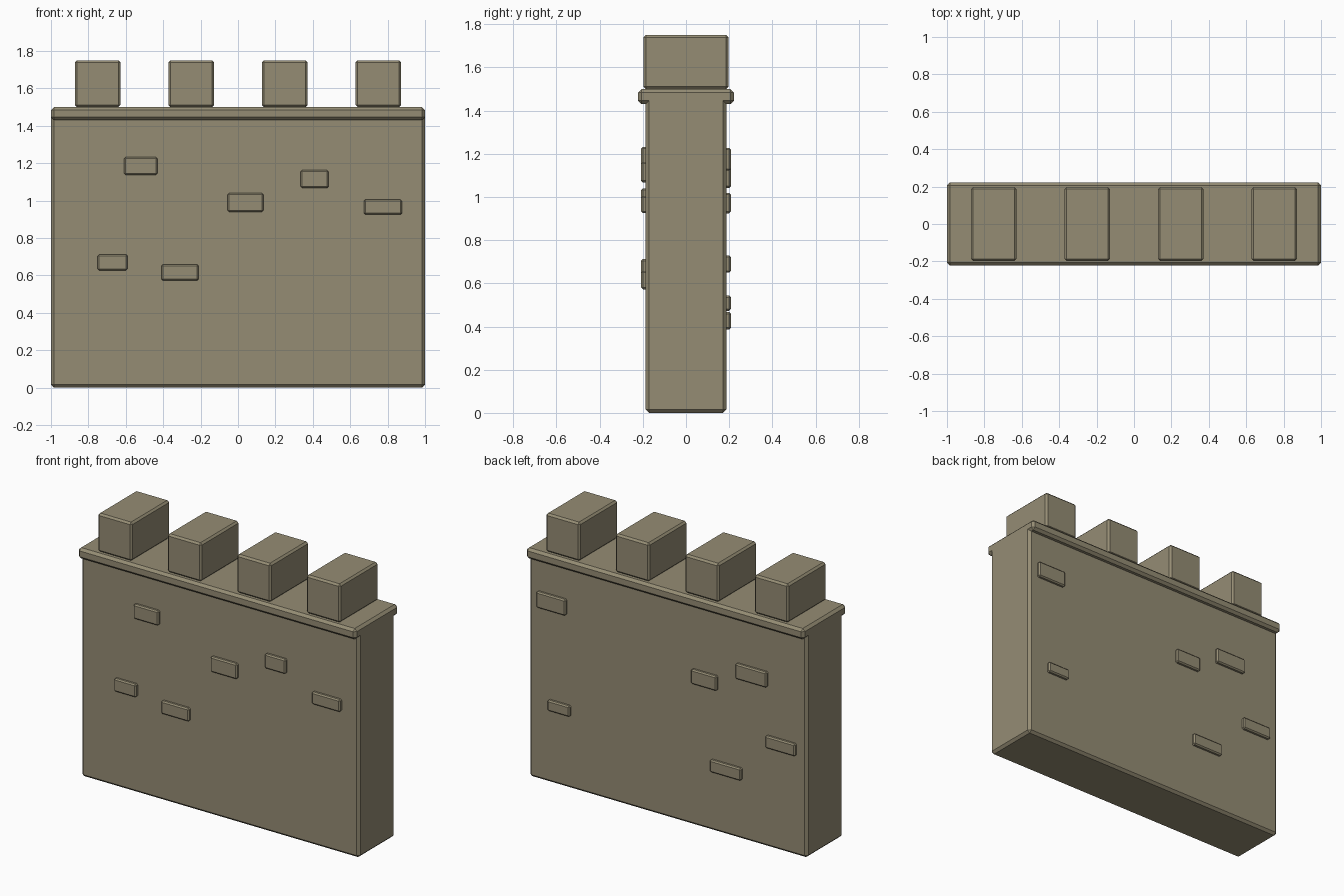
import bpy, bmesh

if "Cube" in bpy.data.objects:
    bpy.data.objects.remove(bpy.data.objects["Cube"])

stone = bpy.data.materials.new("tan_stone")
stone.diffuse_color = (0.30, 0.265, 0.175, 1)
stone.use_nodes = True
stone.node_tree.nodes["Principled BSDF"].inputs["Base Color"].default_value = stone.diffuse_color


def finish(name, bm, bevel):
    """Chamfer every convex edge and turn the bmesh into an object."""
    bmesh.ops.recalc_face_normals(bm, faces=bm.faces)
    bm.normal_update()
    edges = [e for e in bm.edges if e.is_convex]
    bmesh.ops.bevel(bm, geom=edges, offset=bevel, segments=1,
                    profile=0.5, affect='EDGES')
    mesh = bpy.data.meshes.new(name)
    bm.to_mesh(mesh)
    bm.free()
    mesh.materials.append(stone)
    obj = bpy.data.objects.new(name, mesh)
    bpy.context.collection.objects.link(obj)
    return obj


def block(name, center, size, bevel):
    bm = bmesh.new()
    bmesh.ops.create_cube(bm, size=1)
    for v in bm.verts:
        v.co = [c + s * p for c, s, p in zip(center, size, v.co)]
    return finish(name, bm, bevel)


# Wall body with overhanging ledge: a T profile extruded along x
half = [(0.187, 0), (0.187, 1.43), (0.222, 1.43), (0.222, 1.5)]
profile = half + [(-y, z) for y, z in reversed(half)]
bm = bmesh.new()
end = bm.faces.new([bm.verts.new((-1, y, z)) for y, z in profile])
new = bmesh.ops.extrude_face_region(bm, geom=[end])["geom"]
bmesh.ops.translate(bm, vec=(2, 0, 0),
                    verts=[g for g in new if isinstance(g, bmesh.types.BMVert)])
finish("wall_with_ledge", bm, 0.016)

# Battlement blocks
for i in range(4):
    block(f"battlement_{i + 1}", (-0.75 + 0.5 * i, 0, 1.625),
          (0.245, 0.396, 0.25), 0.012)

# Raised stones: x, z, width, height
front = [(-0.52, 1.185, 0.18, 0.095), (0.04, 0.99, 0.19, 0.10),
         (0.41, 1.115, 0.15, 0.095), (0.775, 0.965, 0.205, 0.08),
         (-0.67, 0.67, 0.16, 0.085), (-0.31, 0.615, 0.20, 0.085)]
back = [(0.83, 1.175, 0.21, 0.105), (-0.27, 0.972, 0.185, 0.095),
        (-0.61, 1.092, 0.225, 0.10), (0.775, 0.508, 0.16, 0.07),
        (-0.82, 0.69, 0.215, 0.08), (-0.425, 0.427, 0.225, 0.08)]
for side, sign, stones in (("front", -1, front), ("back", 1, back)):
    for i, (x, z, w, h) in enumerate(stones):
        block(f"{side}_stone_{i + 1}", (x, sign * 0.178, z),
              (w, 0.06, h), 0.008)
